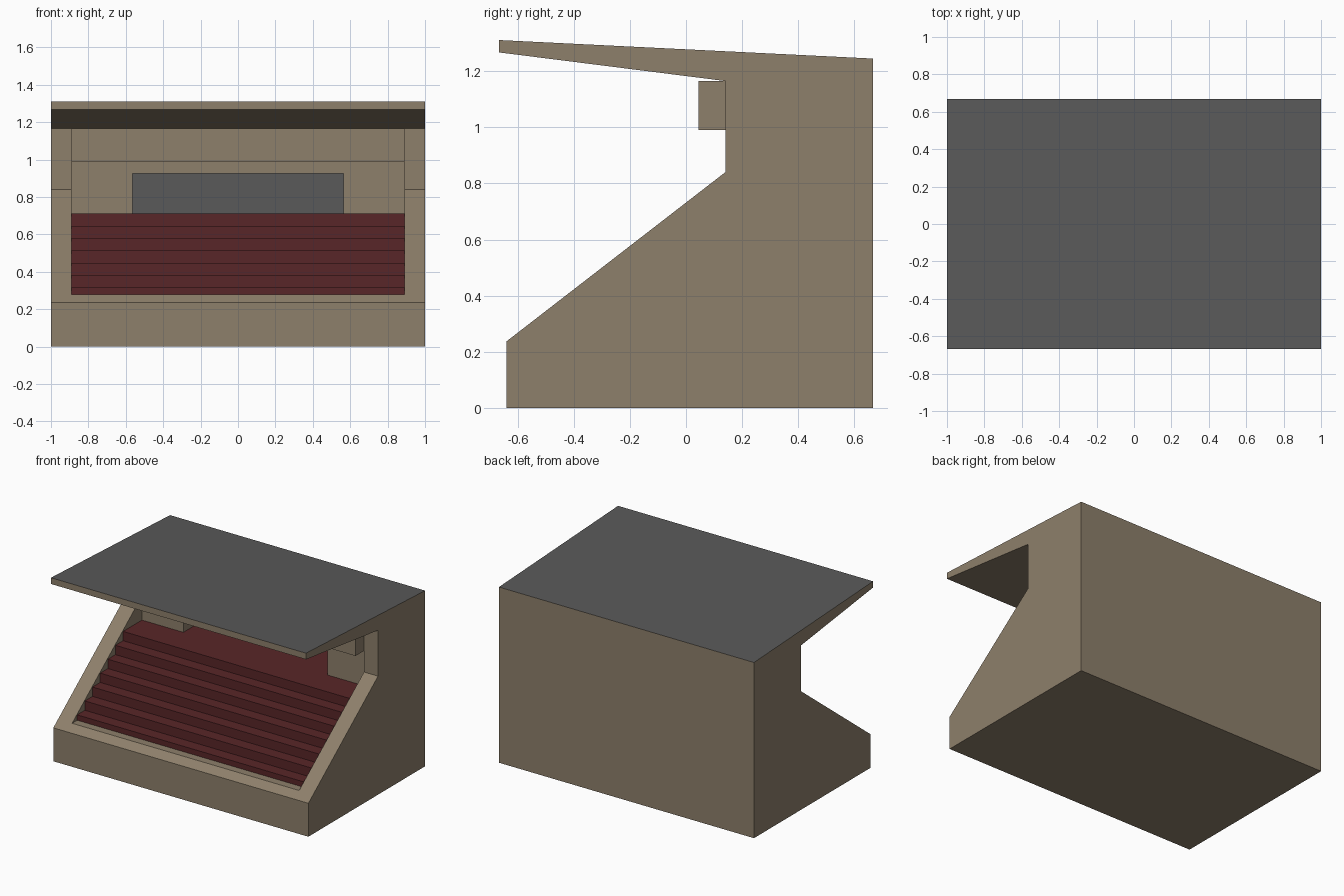
import bpy, bmesh

if "Cube" in bpy.data.objects:
    bpy.data.objects.remove(bpy.data.objects["Cube"], do_unlink=True)


def material(name, rgb):
    m = bpy.data.materials.new(name)
    m.use_nodes = True
    m.diffuse_color = (*rgb, 1)
    m.node_tree.nodes["Principled BSDF"].inputs["Base Color"].default_value = (*rgb, 1)
    return m


concrete = material("beige concrete", (0.27, 0.215, 0.147))
seat_red = material("dark red seating", (0.098, 0.019, 0.021))
grey = material("roof grey", (0.10, 0.10, 0.10))


def prism(name, profile, half_width):
    """Extrude a (y, z) side profile symmetrically along x."""
    bm = bmesh.new()
    face = bm.faces.new([bm.verts.new((-half_width, y, z)) for y, z in profile])
    moved = bmesh.ops.extrude_face_region(bm, geom=[face])["geom"]
    bmesh.ops.translate(bm, vec=(2 * half_width, 0, 0),
                        verts=[v for v in moved if isinstance(v, bmesh.types.BMVert)])
    bmesh.ops.recalc_face_normals(bm, faces=bm.faces)
    mesh = bpy.data.meshes.new(name)
    bm.to_mesh(mesh)
    bm.free()
    obj = bpy.data.objects.new(name, mesh)
    bpy.context.collection.objects.link(obj)
    mesh.materials.append(concrete)
    return obj


def box_profile(y0, y1, z0, z1):
    return [(y0, z0), (y1, z0), (y1, z1), (y0, z1)]


def cut(target, cutter):
    mod = target.modifiers.new("cut", "BOOLEAN")
    mod.operation = "DIFFERENCE"
    mod.solver = "EXACT"
    mod.object = cutter
    bpy.context.view_layer.objects.active = target
    bpy.ops.object.modifier_apply(modifier=mod.name)
    bpy.data.objects.remove(cutter, do_unlink=True)


# Outer shell: raked sides, back wall and cantilevered roof
FRONT, BACK, INNER = -0.64, 0.667, 0.14
LIP, RAKE_TOP, CEILING = 0.237, 0.84, 1.165
shell = prism("grandstand_shell", [
    (FRONT, 0), (FRONT, LIP), (INNER, RAKE_TOP), (INNER, CEILING),
    (-0.667, 1.267), (-0.667, 1.311), (BACK, 1.245), (BACK, 0)], 1.0)

# Stepped seating recess between the side walls
FLOOR, TOP, STEPS, WALL = 0.278, 0.711, 7, 0.195
rise, run = 0.0658, 0.0858
lip_y = FRONT + (FLOOR - LIP) * (INNER - FRONT) / (RAKE_TOP - LIP)
recess = [(lip_y, FLOOR)]
z = FLOOR
for i in range(STEPS):
    y = -0.53 + i * run
    recess.append((y, z))
    z = TOP - (STEPS - 1 - i) * rise
    recess.append((y, z))
recess += [(WALL, TOP), (WALL, CEILING - 0.001), (lip_y, CEILING - 0.001)]
cut(shell, prism("recess_cutter", recess, 0.89))

# Wide opening at the rear of the top tier
OPENING_BACK = 0.6
cut(shell, prism("opening_cutter", box_profile(0.1, OPENING_BACK, TOP, 0.925), 0.565))

# Colours by direction and position
shell.data.materials.clear()
for m in (concrete, seat_red, grey):
    shell.data.materials.append(m)
for p in shell.data.polygons:
    c, n = p.center, p.normal
    tread = n.z > 0.9 and FLOOR + 0.01 < c.z < TOP + 0.01
    riser = n.y < -0.9 and c.y < 0.1 and FLOOR < c.z < TOP
    roof_top = n.z > 0.9 and c.z > 1.2
    opening_wall = n.y < -0.9 and c.y > OPENING_BACK - 0.05
    p.material_index = 1 if tread or riser else 2 if roof_top or opening_wall else 0

# Beam under the roof, fixed to the rear wall
prism("roof_beam", box_profile(0.045, WALL + 0.005, 0.99, CEILING), 0.89)
